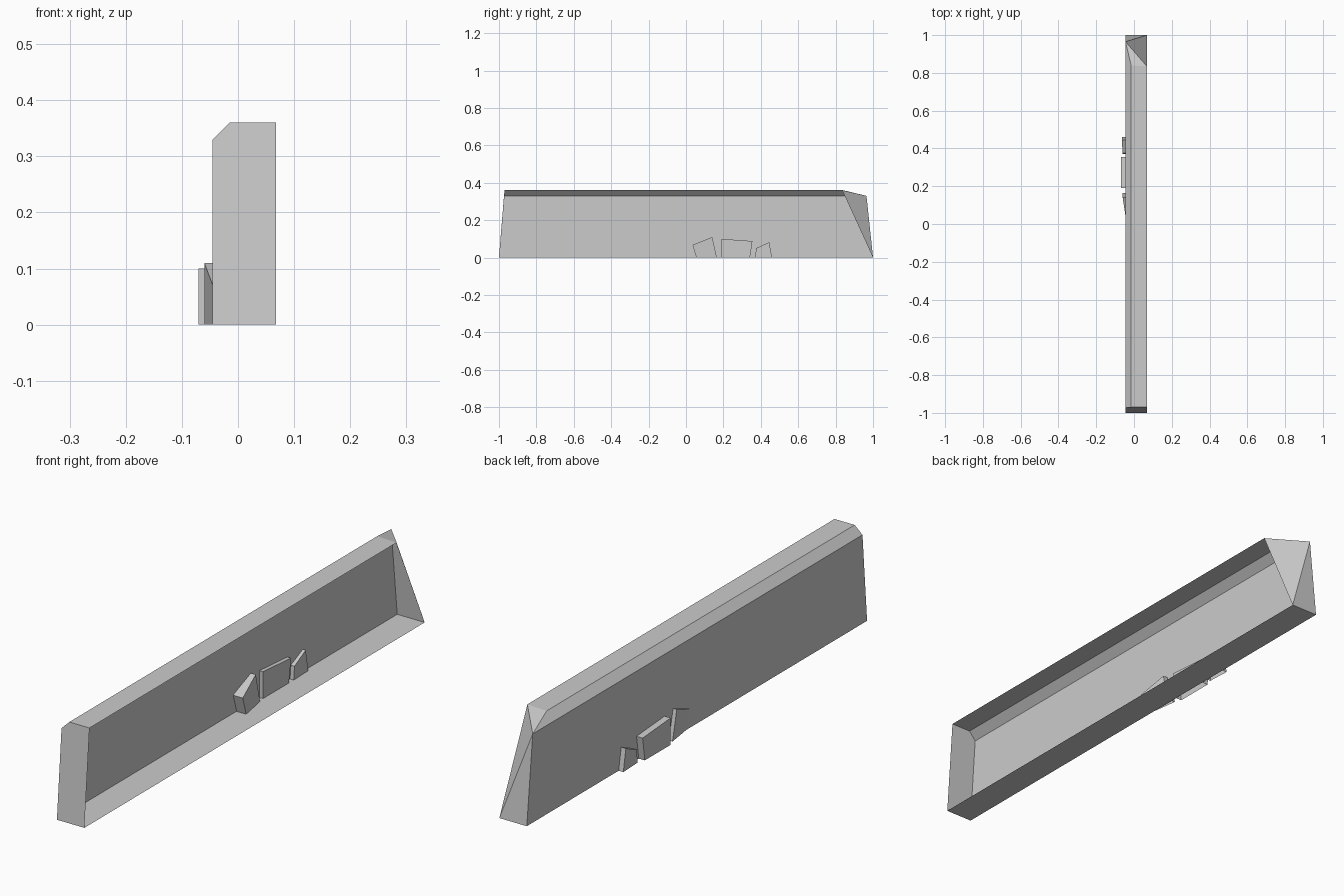
import bpy
import bmesh
from mathutils import Vector

cube = bpy.data.objects.get("Cube")
if cube:
    bpy.data.objects.remove(cube, do_unlink=True)

grey = bpy.data.materials.new("plain_grey")
grey.use_nodes = True
colour = (0.6, 0.6, 0.6, 1)
grey.diffuse_color = colour
grey.node_tree.nodes["Principled BSDF"].inputs["Base Color"].default_value = colour


def build(name, points, faces):
    """Make a flat-faced convex shell with every face turned outward."""
    bm = bmesh.new()
    verts = [bm.verts.new(p) for p in points]
    centre = sum((v.co for v in verts), Vector()) / len(verts)
    for face in faces:
        f = bm.faces.new([verts[i] for i in face])
        f.normal_update()
        if f.normal.dot(f.calc_center_median() - centre) < 0:
            f.normal_flip()
    mesh = bpy.data.meshes.new(name)
    bm.to_mesh(mesh)
    bm.free()
    mesh.materials.append(grey)
    obj = bpy.data.objects.new(name, mesh)
    bpy.context.collection.objects.link(obj)
    return obj


# Wall shell: chamfered section, leaning front end, skewed back end, open on +x
inner, outer, ridge = 0.068, -0.045, -0.015
low, high = 0.33, 0.36
section = [(inner, 0), (outer, 0), (outer, low), (ridge, high), (inner, high)]
front_y = [-1, -1, -0.973, -0.97, -0.97]
back_y = [1, 1, 0.965, 0.84, 0.835]
points = [(x, y, z) for ys in (front_y, back_y) for (x, z), y in zip(section, ys)]
faces = [(i, i + 1, i + 6, i + 5) for i in range(4)]
faces += [(0, 1, 2, 3, 4), (9, 8, 7), (9, 7, 5), (5, 7, 6)]
build("wall_shell", points, faces)


# Stones set through the wall at ground level, open underneath
def stone(name, outline, outside, inside):
    """outline: (y, z) for the front foot, front top, back top, back foot."""
    pts = []
    for front_x, back_x in (outside, inside):
        xs = (front_x, front_x, back_x, back_x)
        pts += [(x, y, z) for x, (y, z) in zip(xs, outline)]
    sides = [(i, i + 1, i + 5, i + 4) for i in range(3)]
    build(name, pts, sides + [(0, 1, 2, 3), (4, 5, 6, 7)])


stone("front_stone", [(0.055, 0), (0.035, 0.068), (0.14, 0.11), (0.165, 0)],
      (-0.044, -0.06), (-0.005, -0.025))
stone("middle_stone", [(0.19, 0), (0.19, 0.1), (0.355, 0.088), (0.342, 0)],
      (-0.07, -0.07), (-0.03, -0.03))
stone("back_stone", [(0.37, 0), (0.375, 0.05), (0.445, 0.082), (0.46, 0)],
      (-0.06, -0.064), (-0.03, -0.033))
